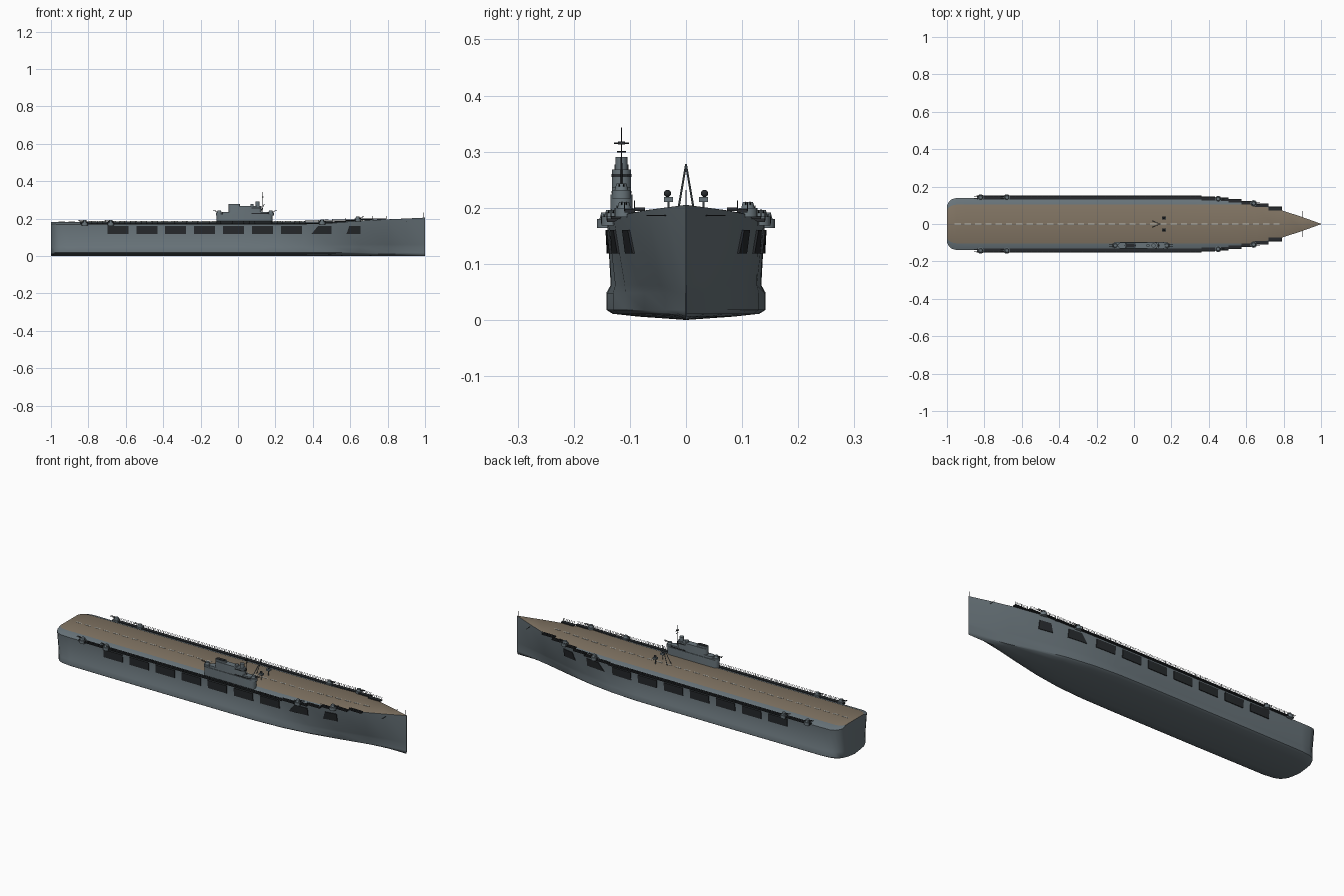
import bpy, bmesh, math
from mathutils import Vector, Matrix

if "Cube" in bpy.data.objects:
    bpy.data.objects.remove(bpy.data.objects["Cube"])


def material(name, rgb):
    m = bpy.data.materials.new(name)
    m.use_nodes = True
    m.diffuse_color = (*rgb, 1)
    m.node_tree.nodes["Principled BSDF"].inputs["Base Color"].default_value = (*rgb, 1)
    return m


GREY = material("hull grey", (0.14, 0.175, 0.195))
WOOD = material("deck planking", (0.22, 0.175, 0.125))
DARK = material("dark steel", (0.02, 0.023, 0.026))
PALE = material("deck marking", (0.55, 0.55, 0.5))


def finish(name, bm, *mats, smooth=None):
    bmesh.ops.recalc_face_normals(bm, faces=bm.faces)
    me = bpy.data.meshes.new(name)
    bm.to_mesh(me)
    bm.free()
    ob = bpy.data.objects.new(name, me)
    bpy.context.collection.objects.link(ob)
    for m in mats:
        me.materials.append(m)
    if smooth:
        bpy.ops.object.select_all(action="DESELECT")
        ob.select_set(True)
        bpy.context.view_layer.objects.active = ob
        bpy.ops.object.shade_smooth_by_angle(angle=math.radians(smooth))
    return ob


def box(bm, x0, x1, y0, y1, z0, z1):
    mat = Matrix.Translation(((x0 + x1) / 2, (y0 + y1) / 2, (z0 + z1) / 2))
    bmesh.ops.create_cube(bm, size=1, matrix=mat @ Matrix.Diagonal((x1 - x0, y1 - y0, z1 - z0, 1)))


def rod(bm, a, b, r, r2=None, sides=8):
    a, b = Vector(a), Vector(b)
    rot = (b - a).to_track_quat("Z", "Y").to_matrix().to_4x4()
    bmesh.ops.create_cone(bm, cap_ends=True, segments=sides, radius1=r, radius2=r if r2 is None else r2,
                          depth=(b - a).length, matrix=Matrix.Translation((a + b) / 2) @ rot)


def capsule(bm, x0, x1, y, half, z0, z1):
    # upright block with half-round ends
    ring = []
    for i in range(16):
        a = math.pi * (i + 0.5) / 8 - math.pi / 2
        cx = x1 - half if math.cos(a) > 0 else x0 + half
        ring.append(bm.verts.new((cx + half * math.cos(a), y + half * math.sin(a), z0)))
    f = bm.faces.new(ring)
    top = bmesh.ops.extrude_face_region(bm, geom=[f])["geom"]
    for v in top:
        if isinstance(v, bmesh.types.BMVert):
            v.co.z = z1


# Hull stations: position, deck half beam, bilge half beam
STATIONS = [(-1, .10, .085), (-.99, .118, .105), (-.975, .132, .122), (-.95, .139, .134), (-.9, .14, .14),
            (-.5, .14, .142), (0, .14, .142), (.2, .14, .14), (.35, .138, .13), (.5, .128, .108),
            (.65, .107, .074), (.8, .07, .037), (.9, .037, .016), (1, .001, .0008)]


def beam(x):
    for p, q in zip(STATIONS, STATIONS[1:]):
        if x <= q[0]:
            t = (x - p[0]) / (q[0] - p[0])
            return p[1] + (q[1] - p[1]) * t, p[2] + (q[2] - p[2]) * t
    return STATIONS[-1][1:]


def deck_z(x):
    return .183 + .022 * max(0, (x - .4) / .6) ** 1.3


def crest(x):
    return min(.103, beam(x)[0] * .98 if x > -.9 else beam(x)[0] * .75)


def edge_z(x):
    return deck_z(x) - .4 * (beam(x)[0] - crest(x))


def waist(x):
    w, b = beam(x)
    return .95 * (b + .35 * (w - b))


def side(x, z):
    t = (z - .062) / (edge_z(x) - .062)
    return waist(x) + (beam(x)[0] - waist(x)) * t


bm = bmesh.new()
rings = []
for x, w, b in STATIONS:
    half = [(.6 * b, .006), (.92 * b, .011), (b, .018), (b, .048), (waist(x), .062),
            (w, edge_z(x)), (crest(x), deck_z(x))]
    loop = [(0, 0)] + half + [(-y, z) for y, z in reversed(half)]
    rings.append([bm.verts.new((x, y, z)) for y, z in loop])
n = len(rings[0])
for r, s in zip(rings, rings[1:]):
    for i in range(n):
        f = bm.faces.new((r[i], r[(i + 1) % n], s[(i + 1) % n], s[i]))
        f.material_index = 1 if i == n // 2 else 0
bm.faces.new(rings[0])
bm.faces.new(rings[-1])
finish("hull", bm, GREY, WOOD, smooth=35)

# Deck centre line
bm = bmesh.new()
for i in range(32):
    x = -.96 + i * .055
    z = max(deck_z(x), deck_z(x + .034))
    box(bm, x, x + .034, -.003, .003, z - .002, z + .0012)
finish("centre_line", bm, PALE)

# Hangar openings along both sides, the two foremost raked at the after edge
bm = bmesh.new()
openings = [(-.698 + .1545 * i, -.586 + .1545 * i, 0) for i in range(7)] + [(.393, .5, .035), (.58, .655, .015)]
for s in (-1, 1):
    for x0, x1, rake in openings:
        cols = []
        for i in range(5):
            pair = []
            for z, xa in ((.118, x0), (.16, x0 + rake)):
                x = xa + (x1 - xa) * i / 4
                pair += [bm.verts.new((x, s * (side(x, z) + o), z)) for o in (.004, -.005)]
            cols.append(pair)
        for p, q in zip(cols, cols[1:]):
            for a, b in ((0, 2), (2, 3), (3, 1), (1, 0)):
                bm.faces.new((p[a], p[b], q[b], q[a]))
        for c in (cols[0], cols[-1]):
            bm.faces.new((c[0], c[2], c[3], c[1]))
finish("hangar_openings", bm, DARK)

# Stepped catwalks with railings
walk, rail = bmesh.new(), bmesh.new()
spans = [(-.84, -.4), (-.4, 0), (0, .36)] + [(.36 + .072 * i, .432 + .072 * i) for i in range(6)]
for s in (-1, 1):
    for x0, x1 in spans:
        y = beam((x0 + x1) / 2)[0]
        z = edge_z((x0 + x1) / 2) + .004
        ya, yb = sorted((s * (y - .008), s * (y + .011)))
        box(walk, x0, x1, ya, yb, z - .003, z + .003)
        yo = s * (y + .011)
        for h in (.008, .014):
            rod(rail, (x0, yo, z + h), (x1, yo, z + h), .0008, sides=4)
        count = max(2, round((x1 - x0) / .03))
        for i in range(count + 1):
            x = x0 + (x1 - x0) * i / count
            rod(rail, (x, yo, z), (x, yo, z + .015), .0008, sides=4)
finish("catwalks", walk, DARK)
finish("railings", rail, DARK)


# Gun mounts
def gun(mount, barrels, x, y, z, d):
    rod(mount, (x, y, z - .012), (x, y, z + .004), .017, sides=16)
    rod(mount, (x, y, z + .004), (x, y, z + .015), .012, .009, 12)
    for o in (-.004, .004):
        rod(barrels, (x, y + o, z + .01), (x + d * .034, y + o, z + .014), .0016, sides=6)


mount, barrels = bmesh.new(), bmesh.new()
for s in (-1, 1):
    for x in (-.82, -.68, .45, .64):
        gun(mount, barrels, x, s * (beam(x)[0] + .002), edge_z(x) + .008, math.copysign(1, x))
for x, d in ((-.1, -1), (.175, 1)):
    gun(mount, barrels, x, -.115, .228, d)
finish("gun_mounts", mount, GREY, smooth=40)
finish("gun_barrels", barrels, DARK)

# Island superstructure
bm = bmesh.new()
capsule(bm, -.115, .185, -.115, .02, .175, .224)
capsule(bm, -.085, .165, -.115, .017, .224, .236)
capsule(bm, -.05, .125, -.115, .017, .236, .268)
capsule(bm, -.05, .012, -.115, .013, .268, .277)
for x, r, top in ((.075, .009, .277), (.105, .011, .29)):
    rod(bm, (x, -.115, .266), (x, -.115, top), r, sides=16)
finish("island", bm, GREY, smooth=35)

bm = bmesh.new()
capsule(bm, -.045, .007, -.115, .009, .277, .279)
for z in (.225, .255):
    capsule(bm, .06, .127 if z > .24 else .167, -.115, .0185, z, z + .005)
finish("funnel_mouth_and_bridge_windows", bm, DARK)

# Signal mast with yards
bm = bmesh.new()
rod(bm, (.132, -.115, .235), (.132, -.115, .343), .0018, .0008, 6)
for z, h in ((.30, .008), (.315, .013)):
    rod(bm, (.132, -.115 - h, z), (.132, -.115 + h, z), .0013, sides=6)
box(bm, .127, .137, -.121, -.109, .313, .318)
finish("signal_mast", bm, DARK)

# Raked deck frame and the pair of directors beside it
bm = bmesh.new()
rods = bmesh.new()
balls = bmesh.new()
for s in (-1, 1):
    rod(rods, (.1, s * .016, .184), (.14, 0, .277), .0018, sides=6)
    box(bm, .15, .17, s * .031 - .008, s * .031 + .008, .21, .219)
    bmesh.ops.create_uvsphere(balls, u_segments=12, v_segments=8, radius=.0065,
                              matrix=Matrix.Translation((.16, s * .033, .2255)))
    rod(rods, (.16, s * .031, .183), (.16, s * .031, .212), .002, sides=6)
finish("deck_frame", rods, GREY)
finish("director_bases", bm, GREY)
finish("directors", balls, DARK, smooth=40)

# Bow jackstaff and cross spar
bm = bmesh.new()
rod(bm, (.993, 0, .2), (.993, 0, .232), .0012, sides=6)
rod(bm, (.9, -.07, .186), (.9, .07, .186), .0011, sides=6)
finish("bow_staff_and_spar", bm, DARK)
